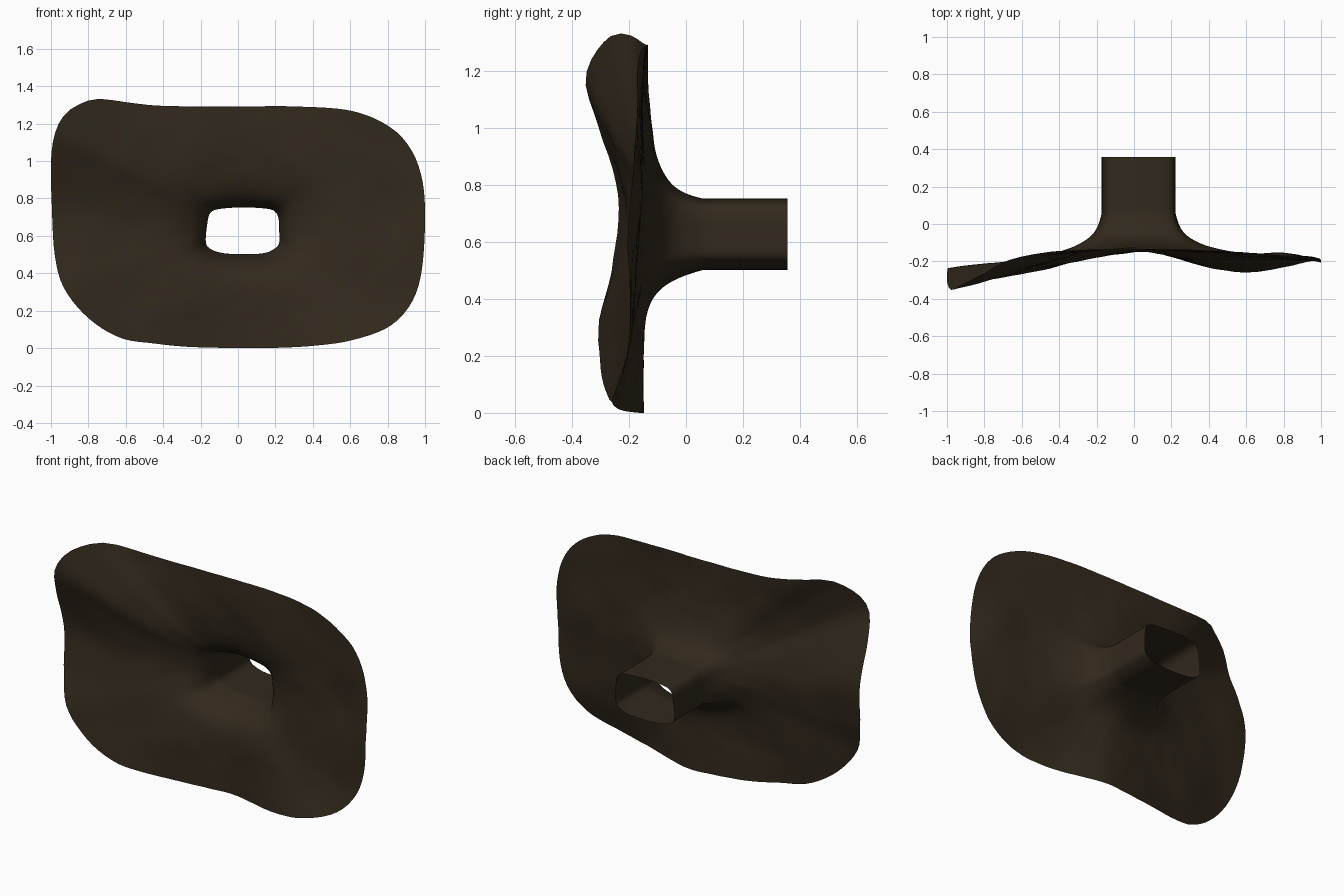
import bpy, bmesh, math
from mathutils import Vector, noise

if "Cube" in bpy.data.objects:
    bpy.data.objects.remove(bpy.data.objects["Cube"])

CX, CZ = 0.025, 0.63      # centre of the passage
N, RINGS = 144, 34

# Outer rim: x, z, y
rim = [(1.0, .68, -.20), (.985, .9, -.18), (.92, 1.07, -.17), (.8, 1.19, -.17), (.6, 1.27, -.165),
       (.3, 1.292, -.14), (0, 1.292, -.135), (-.4, 1.295, -.15), (-.6, 1.315, -.18), (-.7, 1.329, -.21),
       (-.79, 1.327, -.26), (-.91, 1.265, -.32), (-.975, 1.16, -.355), (-1, 1.0, -.30),
       (-.995, .75, -.24), (-.98, .5, -.26), (-.93, .32, -.305), (-.8, .16, -.30), (-.63, .055, -.28),
       (-.45, .025, -.24), (-.25, .006, -.19), (.05, 0, -.145), (.22, .002, -.18), (.4, .012, -.235),
       (.6, .04, -.255), (.8, .11, -.235), (.92, .23, -.21), (.98, .4, -.20)]
# Tube cross-section: x, z, unused
tube = [(.22, .63, 0), (.215, .70, 0), (.185, .738, 0), (.1, .75, 0), (0, .752, 0), (-.11, .742, 0),
        (-.15, .72, 0), (-.165, .66, 0), (-.172, .57, 0), (-.15, .532, 0), (-.08, .508, 0),
        (.03, .502, 0), (.14, .508, 0), (.2, .535, 0), (.22, .565, 0)]


def resample(pts):
    """Smooth a closed loop and read it at N even angles about the centre."""
    P = [Vector(p) for p in pts]
    n, dense = len(P), []
    for i in range(n):
        a, b, c, d = (P[(i + k) % n] for k in (-1, 0, 1, 2))
        for s in range(12):
            t = s / 12
            v = .5 * (2 * b + (c - a) * t + (2 * a - 5 * b + 4 * c - d) * t**2
                      + (3 * b - a - 3 * c + d) * t**3)
            dense.append((math.atan2(v.y - CZ, v.x - CX) % math.tau, v))
    dense.sort(key=lambda e: e[0])
    dense = ([(dense[-1][0] - math.tau, dense[-1][1])] + dense
             + [(dense[0][0] + math.tau, dense[0][1])])
    out, j = [], 0
    for i in range(N):
        ang = math.tau * i / N
        while dense[j + 1][0] < ang:
            j += 1
        (a0, v0), (a1, v1) = dense[j], dense[j + 1]
        out.append(v0.lerp(v1, (ang - a0) / max(a1 - a0, 1e-6)))
    return out


outer, inner = resample(rim), resample(tube)
bm = bmesh.new()
rows = []

# Straight tube
for y in (.357, .28, .2, .13, .09):
    rows.append([bm.verts.new((p.x, y, p.y)) for p in inner])

# Flare into the wide rocky sheet
for k in range(RINGS + 1):
    f = (k / RINGS) ** 1.9
    row = []
    for i in range(N):
        a, b = inner[i], outer[i]
        p = a.lerp(b, f)
        d = (p - a).xy.length
        low = min(1, max(0, (.62 - a.y) / .1))       # floor side of the passage
        flare = .14 * math.exp(-d / .13) + .07 * math.exp(-d / .02)
        floor = .21 * math.exp(-d / .055)
        sheet = -.15 + (b.z + .15) * f ** 1.2
        sheet += flare * (1 - low) + floor * low
        # shallow dent near the right edge
        sheet += .035 * (1 - f ** 6) * math.exp(-((p.x - .88) / .2) ** 2 - ((p.y - .7) / .15) ** 2)
        rough = noise.fractal(Vector((p.x * 2.6, 3.1, p.y * 2.6)), 1.0, 2.0, 4)
        sheet += .012 * rough * min(1, d / .25)
        row.append(bm.verts.new((p.x, sheet, p.y)))
    rows.append(row)

for r0, r1 in zip(rows, rows[1:]):
    for i in range(N):
        j = (i + 1) % N
        bm.faces.new((r0[i], r0[j], r1[j], r1[i]))
bmesh.ops.recalc_face_normals(bm, faces=bm.faces)
# Face the broad side outward to the front
bm.faces.ensure_lookup_table()
if bm.faces[-1].normal.y > 0:
    bmesh.ops.reverse_faces(bm, faces=bm.faces)

mesh = bpy.data.meshes.new("cave_entrance")
bm.to_mesh(mesh)
bm.free()
obj = bpy.data.objects.new("cave_entrance", mesh)
bpy.context.collection.objects.link(obj)
for poly in mesh.polygons:
    poly.use_smooth = True

rock = bpy.data.materials.new("dark_rock")
rock.diffuse_color = (.032, .022, .012, 1)
rock.use_nodes = True
rock.node_tree.nodes["Principled BSDF"].inputs["Base Color"].default_value = rock.diffuse_color
mesh.materials.append(rock)
